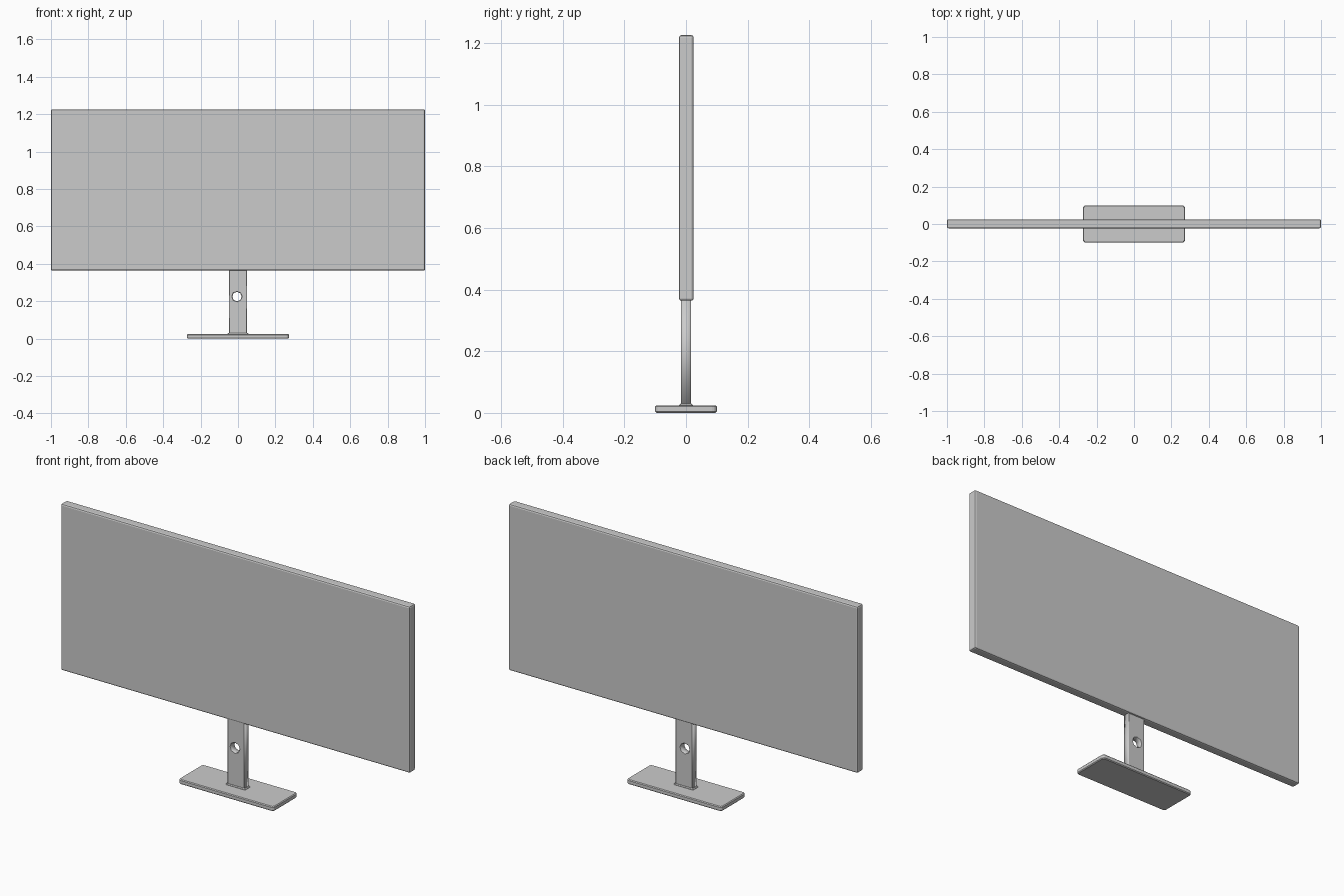
import bpy
import bmesh

if "Cube" in bpy.data.objects:
    bpy.data.objects.remove(bpy.data.objects["Cube"])


def box(name, lo, hi, bevel=0.0, segments=1, corner=0.0):
    """Box between two corners; corner rounds the edges along corner axis, bevel chamfers the rest."""
    bm = bmesh.new()
    bmesh.ops.create_cube(bm, size=1)
    for v in bm.verts:
        v.co = [l + (c + 0.5) * (h - l) for l, h, c in zip(lo, hi, v.co)]
    if corner:
        upright = [e for e in bm.edges
                   if abs(e.verts[0].co.z - e.verts[1].co.z) > 1e-5]
        bmesh.ops.bevel(bm, geom=upright, offset=corner, segments=3,
                        profile=0.5, affect='EDGES')
        rims = [e for e in bm.edges
                if abs(e.verts[0].co.z - e.verts[1].co.z) < 1e-5]
    else:
        rims = bm.edges[:]
    if bevel:
        bmesh.ops.bevel(bm, geom=rims, offset=bevel, segments=segments,
                        profile=0.5, affect='EDGES')
    mesh = bpy.data.meshes.new(name)
    bm.to_mesh(mesh)
    bm.free()
    obj = bpy.data.objects.new(name, mesh)
    bpy.context.collection.objects.link(obj)
    return obj


# Wide thin screen with softened edges
box("screen", (-1.0, -0.023, 0.364), (1.0, 0.025, 1.226), bevel=0.008, segments=2)

# Flat foot plate with rounded corners
box("base", (-0.273, -0.1, 0.0), (0.273, 0.1, 0.024), bevel=0.004, corner=0.015)

# Upright stand: outlined plate with a cable hole through it
curve = bpy.data.curves.new("stand", 'CURVE')
curve.dimensions = '2D'
curve.fill_mode = 'BOTH'
curve.extrude = 0.014
curve.bevel_depth = 0.003
curve.bevel_resolution = 0
curve.offset = -0.003
outline = [(-0.049, 0.018), (0.049, 0.018), (0.049, 0.372), (-0.049, 0.372)]
hole = [(-0.03, 0.225), (-0.024, 0.243), (-0.005, 0.25), (0.012, 0.243),
        (0.02, 0.225), (0.012, 0.207), (-0.005, 0.2), (-0.024, 0.207)]
for pts in (outline, hole):
    spline = curve.splines.new('POLY')
    spline.points.add(len(pts) - 1)
    for p, (x, z) in zip(spline.points, pts):
        p.co = (x, z, 0, 1)
    spline.use_cyclic_u = True
stand = bpy.data.objects.new("stand", curve)
stand.rotation_euler = (1.5707963, 0, 0)
bpy.context.collection.objects.link(stand)

# Small collar where the stand meets the base
box("stand_collar", (-0.056, -0.022, 0.018), (0.056, 0.022, 0.03), bevel=0.004)
